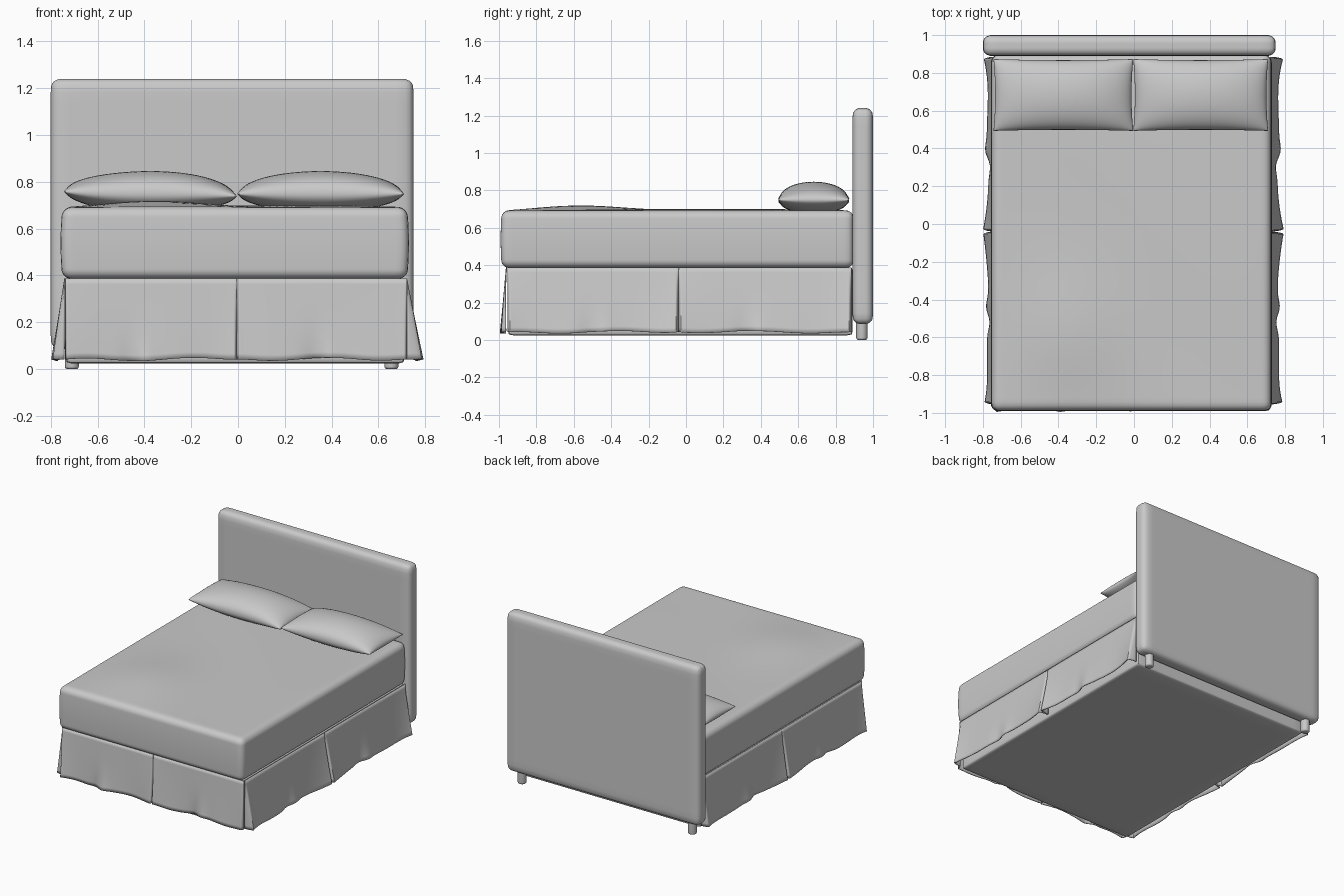
import bpy, bmesh
from math import sin, cos, pi, exp
from mathutils import Vector

if "Cube" in bpy.data.objects:
    bpy.data.objects.remove(bpy.data.objects["Cube"], do_unlink=True)

GREY = (0.588, 0.588, 0.588, 1)
fabric = bpy.data.materials.new("grey_fabric")
fabric.use_nodes = True
fabric.diffuse_color = GREY
fabric.node_tree.nodes["Principled BSDF"].inputs["Base Color"].default_value = GREY
parts = []


def finish(bm, name, angle=0.9):
    bmesh.ops.remove_doubles(bm, verts=bm.verts, dist=1e-5)
    mesh = bpy.data.meshes.new(name)
    bm.to_mesh(mesh)
    bm.free()
    mesh.materials.append(fabric)
    obj = bpy.data.objects.new(name, mesh)
    bpy.context.collection.objects.link(obj)
    bpy.ops.object.select_all(action='DESELECT')
    obj.select_set(True)
    bpy.context.view_layer.objects.active = obj
    bpy.ops.object.shade_smooth_by_angle(angle=angle)
    parts.append(obj)
    return obj


def rounded_box(name, lo, hi, radius, cuts=20, deform=None):
    """Box with rounded edges; the grid is denser near the edges."""
    lo, hi = Vector(lo), Vector(hi)
    mid, half = (lo + hi) / 2, (hi - lo) / 2
    bm = bmesh.new()
    bmesh.ops.create_cube(bm, size=2)
    bmesh.ops.subdivide_edges(bm, edges=bm.edges[:], cuts=cuts, use_grid_fill=True)
    for v in bm.verts:
        p = Vector([sin(c * pi / 2) * h for c, h in zip(v.co, half)])
        core = Vector([max(radius - h, min(h - radius, c)) for c, h in zip(p, half)])
        p = core + (p - core).normalized() * radius
        if deform:
            p = deform(p, half)
        v.co = mid + p
    return finish(bm, name)


def soft_mattress(p, half):
    # bulging sides and a gently crumpled top
    bulge = 1 - (p.z / half.z) ** 2
    p.x += 0.008 * bulge * p.x / half.x
    p.y += 0.006 * bulge * min(0, p.y) / half.y
    if p.z > 0:
        inside = max(0, 1 - (p.x / half.x) ** 4) * max(0, 1 - (p.y / half.y) ** 4)
        bump = 0.025 * exp(-((p.x + 0.35) / 0.3) ** 2 - ((p.y + 0.55) / 0.35) ** 2)
        wave = 0.004 * sin(5 * p.x + 4 * p.y) + 0.004
        p.z += (bump + wave) * inside * (p.z / half.z) ** 3
    return p


# Headboard, mattress and box base
rounded_box("headboard", (-0.8, 0.89, 0.085), (0.75, 1.0, 1.24), 0.042)
rounded_box("mattress", (-0.75, -0.985, 0.385), (0.722, 0.895, 0.692), 0.04, 40, soft_mattress)
rounded_box("bed_base", (-0.735, -0.95, 0.025), (0.71, 0.89, 0.39), 0.015, 12)

# Headboard feet
for side, x in (("right", -0.71), ("left", 0.655)):
    bm = bmesh.new()
    bmesh.ops.create_cone(bm, cap_ends=True, segments=24, radius1=0.03, radius2=0.03, depth=0.12)
    bmesh.ops.translate(bm, verts=bm.verts, vec=(x, 0.94, 0.06))
    rim = [e for e in bm.edges if all(v.co.z < 0.01 for v in e.verts)]
    bmesh.ops.bevel(bm, geom=rim, offset=0.012, segments=4, affect='EDGES', profile=0.5)
    finish(bm, side + "_foot")


def skirt_panel(name, start, end, outward, flare, dent_at, seed):
    """Hanging cloth panel that flares at the hem and folds back at its ends."""
    cols, rows, top = 64, 14, 0.388
    start, end, outward = Vector((*start, 0)), Vector((*end, 0)), Vector((*outward, 0))
    bm = bmesh.new()
    grid = []
    for i in range(cols + 1):
        t = 0.5 - 0.5 * cos(pi * i / cols)
        edge = abs(2 * t - 1)
        fold = min(1, min(t, 1 - t) / 0.012) ** 0.5
        hem = 0.042 + 0.007 * sin(9 * t + seed) * (1 - edge ** 4)
        d = (t - dent_at) / 0.07
        line = []
        for j in range(rows + 1):
            s = j / rows
            out = flare * s * (0.6 + 0.4 * edge ** 4)
            out += 0.004 * sin(11 * t + 2 * seed) * s * s
            out += 0.026 * d * exp(-d * d) * s ** 4
            p = start.lerp(end, t) + outward * max(0, out) * fold
            p.z = top + (hem - top) * s
            line.append(bm.verts.new(p))
        grid.append(line)
    for a, b in zip(grid, grid[1:]):
        for j in range(rows):
            bm.faces.new((a[j], a[j + 1], b[j + 1], b[j]))
    bmesh.ops.recalc_face_normals(bm, faces=bm.faces)
    # face the cloth outwards, then give it thickness towards the base
    if sum((f.normal.dot(outward) for f in bm.faces)) < 0:
        bmesh.ops.reverse_faces(bm, faces=bm.faces)
    obj = finish(bm, name)
    solid = obj.modifiers.new("cloth_thickness", 'SOLIDIFY')
    solid.thickness = 0.006
    solid.offset = -1


# Bed skirt: two panels on the front and on each side
skirt_panel("front_skirt_right", (-0.738, -0.963), (-0.005, -0.963), (0, -1), 0.03, 0.42, 1)
skirt_panel("front_skirt_left", (-0.005, -0.963), (0.722, -0.963), (0, -1), 0.03, 0.5, 3)
for side, x, out, flare in (("right", -0.742, -1, 0.055), ("left", 0.722, 1, 0.07)):
    skirt_panel(side + "_skirt_foot_end", (x, -0.955), (x, -0.04), (out, 0), flare, 0.52, 2)
    skirt_panel(side + "_skirt_head_end", (x, -0.04), (x, 0.885), (out, 0), flare, 0.42, 4)


def pillow(name, cx, cy, half_x, half_y, tilt):
    bm = bmesh.new()
    for sign in (1, -1):
        made = bmesh.ops.create_grid(bm, x_segments=32, y_segments=24, size=1)
        for v in made["verts"]:
            u, w = sin(v.co.x * pi / 2), sin(v.co.y * pi / 2)
            fill_u, fill_w = max(0, 1 - u * u), max(0, 1 - w * w)
            puff = fill_u ** 0.5 * fill_w ** 0.45
            x = u * half_x * (1 - 0.025 * fill_w)
            y = w * half_y * (1 - 0.03 * fill_u)
            z = 0.748 + tilt * u * (1 - fill_u) + (0.098 * puff if sign > 0 else -0.075 * puff)
            v.co = (cx + x, cy + y, max(z, 0.69))
        if sign < 0:
            bmesh.ops.reverse_faces(bm, faces=list({f for v in made["verts"] for f in v.link_faces}))
    finish(bm, name, 1.2)


# Pair of pillows leaning slightly down towards the middle
pillow("right_pillow", -0.374, 0.683, 0.37, 0.19, -0.01)
pillow("left_pillow", 0.353, 0.683, 0.357, 0.19, 0.0)
